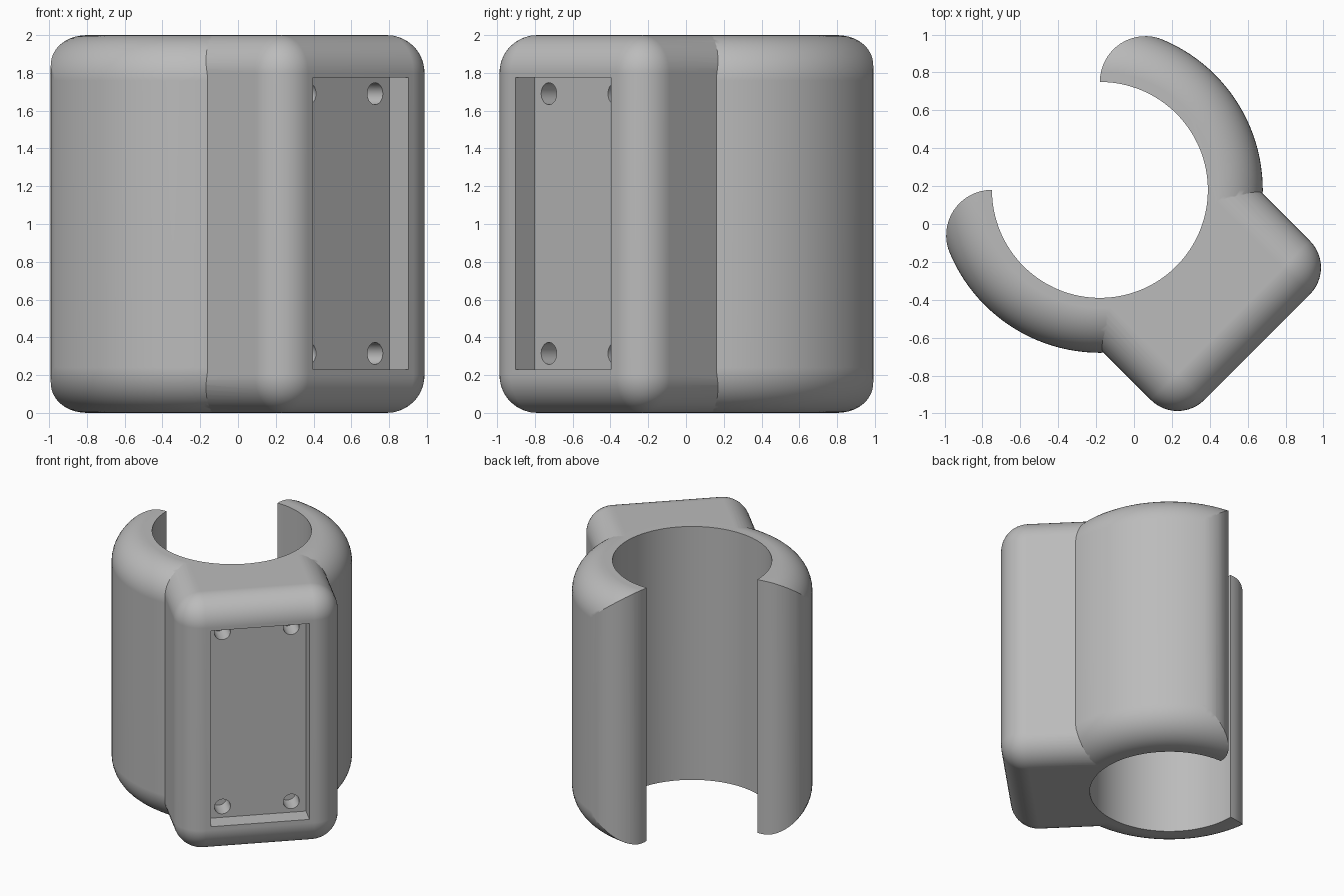
import bpy, bmesh
from math import sin, cos, pi, radians, atan2, sqrt
from mathutils import Matrix, Vector

old = bpy.data.objects.get("Cube")
if old:
    bpy.data.objects.remove(old)

# Main sizes
HEIGHT = 2.0
BORE, OUTER = 0.57, 0.86
RIM = 0.24              # rounding of the clip's rims and tips
BOX_ROUND = 0.2
AXIS = Vector((-0.18, 0.18, 0))
FRONT = 1.174           # block front, measured from the bore axis
HALF_WIDTH = 0.594
RECESS = 0.143

# Bore-centred frames: plain, and turned so local x points out of the block
CLIP = Matrix.Translation(AXIS)
BLOCK = CLIP @ Matrix.Rotation(radians(-45), 4, 'Z')

grey = bpy.data.materials.new("mid_grey")
grey.use_nodes = True
GREY = (0.5, 0.5, 0.5, 1)
grey.diffuse_color = GREY
grey.node_tree.nodes["Principled BSDF"].inputs["Base Color"].default_value = GREY


def to_object(bm, name, frame):
    bmesh.ops.recalc_face_normals(bm, faces=bm.faces)
    bm.transform(frame)
    mesh = bpy.data.meshes.new(name)
    bm.to_mesh(mesh)
    bm.free()
    mesh.materials.append(grey)
    obj = bpy.data.objects.new(name, mesh)
    bpy.context.collection.objects.link(obj)
    return obj


def box(name, low, high, keep=None, rounding=0):
    low, high = Vector(low), Vector(high)
    bm = bmesh.new()
    bmesh.ops.create_cube(bm, size=1)
    for v in bm.verts:
        v.co = Vector(((low[i] + high[i]) / 2 + v.co[i] * (high[i] - low[i]) for i in range(3)))
    if rounding:
        edges = [e for e in bm.edges if keep(e)]
        bmesh.ops.bevel(bm, geom=edges, offset=rounding, segments=12, profile=0.5,
                        affect='EDGES', clamp_overlap=False)
    return to_object(bm, name, BLOCK)


def cylinder(name, radius, depth, sides, frame, rounding=0):
    bm = bmesh.new()
    bmesh.ops.create_cone(bm, cap_ends=True, segments=sides, radius1=radius,
                          radius2=radius, depth=depth)
    if rounding:
        rims = [e for e in bm.edges if abs(e.verts[0].co.z - e.verts[1].co.z) < 0.01]
        bmesh.ops.bevel(bm, geom=rims, offset=rounding, segments=12, profile=0.5,
                        affect='EDGES', clamp_overlap=False)
    return to_object(bm, name, frame)


def combine(target, tool, operation):
    tool.hide_render = True
    mod = target.modifiers.new(operation, 'BOOLEAN')
    mod.operation, mod.solver, mod.object = operation, 'EXACT', tool
    bpy.context.view_layer.objects.active = target
    bpy.ops.object.modifier_apply(modifier=mod.name)
    bpy.data.objects.remove(tool)


# Rounded clip body
MIDDLE = CLIP @ Matrix.Translation((0, 0, HEIGHT / 2))
body = cylinder("clip_mount", OUTER, HEIGHT, 128, MIDDLE, RIM)

# Plan outline: three-quarter turn with rounded tips
tip = Vector((RIM, sqrt((OUTER - RIM) ** 2 - RIM ** 2)))
tangent = atan2(tip.y, tip.x)
STEPS = 16
arc = []
for i in range(STEPS + 1):
    a = pi + (tangent - pi) * i / STEPS
    arc.append(tip + RIM * Vector((cos(a), sin(a))))
end = -pi / 2 - tangent
sweep = [Vector((cos(a), sin(a))) for a in
         (tangent + (end - tangent) * i / 48 for i in range(49))]
mirrored = [Vector((-p.y, -p.x)) for p in reversed(arc)]
outline = [Vector((0, 0))] + arc + sweep + mirrored

bm = bmesh.new()
base = bm.faces.new([bm.verts.new((p.x, p.y, -0.1)) for p in outline])
lift = bmesh.ops.extrude_face_region(bm, geom=[base])
bmesh.ops.translate(bm, vec=(0, 0, HEIGHT + 0.2),
                    verts=[g for g in lift["geom"] if isinstance(g, bmesh.types.BMVert)])
combine(body, to_object(bm, "outline_cutter", CLIP), 'INTERSECT')

# Mounting block, rounded everywhere except its buried back
BACK = 0.255
block = box("mount_block", (BACK, -HALF_WIDTH, 0), (FRONT, HALF_WIDTH, HEIGHT),
            lambda e: max(v.co.x for v in e.verts) > BACK + 0.01, BOX_ROUND)
combine(body, block, 'UNION')

# Bore
combine(body, cylinder("bore_cutter", BORE, HEIGHT + 1, 128, MIDDLE), 'DIFFERENCE')

# Recessed panel with four blind screw holes
floor = FRONT - RECESS
combine(body, box("recess_cutter", (floor, -0.357, 0.23), (FRONT + 0.1, 0.357, 1.775)), 'DIFFERENCE')
for side in (-1, 1):
    for z in (0.315, 1.69):
        frame = BLOCK @ Matrix.Translation((floor - 0.05, side * 0.25, z)) @ Matrix.Rotation(pi / 2, 4, 'Y')
        combine(body, cylinder("hole_cutter", 0.058, 0.2, 32, frame), 'DIFFERENCE')

# Smooth curves, crisp edges
bpy.ops.object.select_all(action='DESELECT')
body.select_set(True)
bpy.context.view_layer.objects.active = body
bpy.ops.object.shade_smooth_by_angle(angle=radians(25))
weighted = body.modifiers.new("weighted_normals", 'WEIGHTED_NORMAL')
weighted.keep_sharp = True
